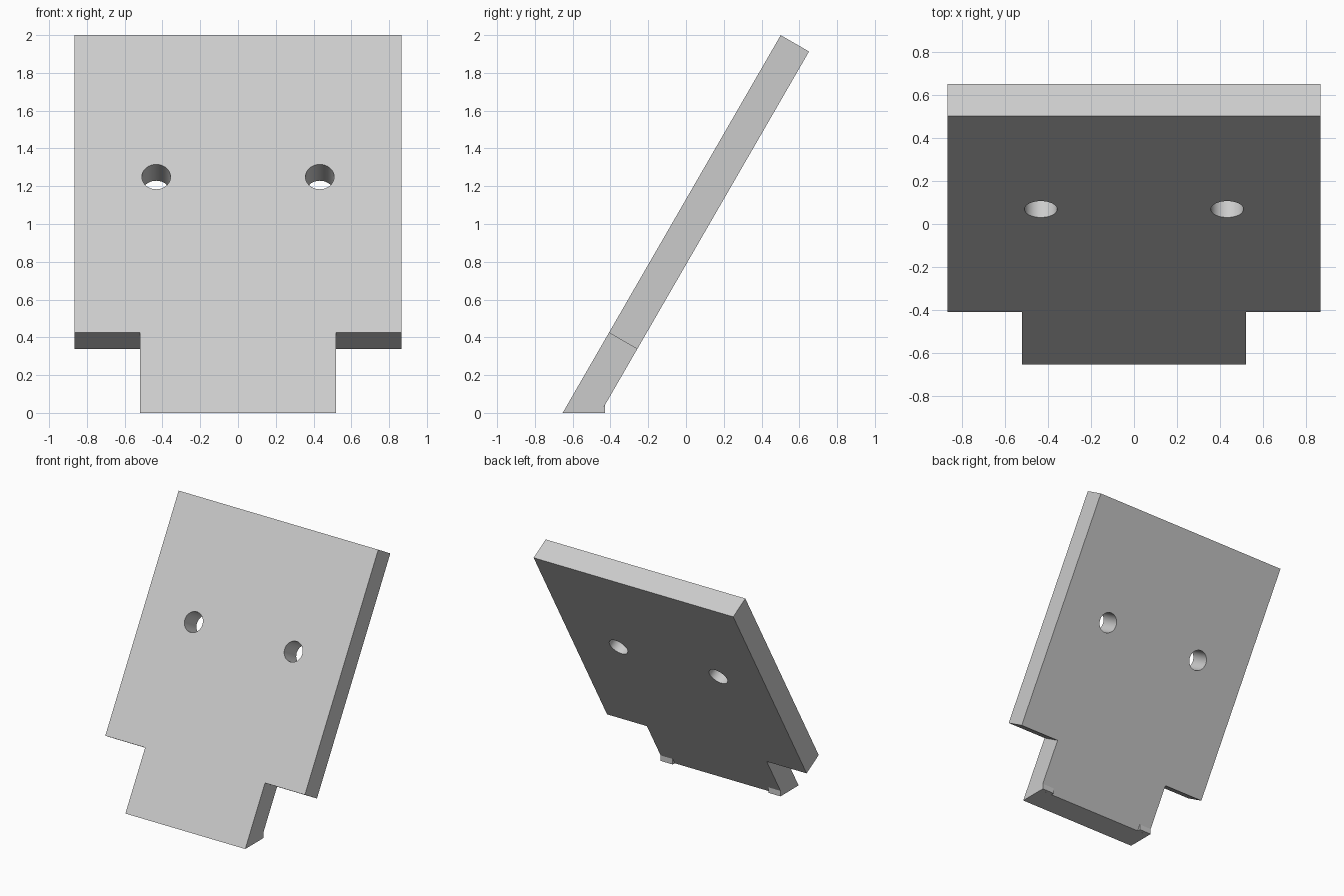
import bpy, bmesh
from math import radians, tan
from mathutils import Matrix, Vector

cube = bpy.data.objects.get("Cube")
if cube:
    bpy.data.objects.remove(cube, do_unlink=True)

grey = bpy.data.materials.new("light grey")
grey.use_nodes = True
colour = (0.6, 0.6, 0.6, 1)
grey.diffuse_color = colour
grey.node_tree.nodes["Principled BSDF"].inputs["Base Color"].default_value = colour

LEAN = radians(30)
HALF_WIDTH, LENGTH, THICK = 0.866, 2.309, 0.173
TAB_HALF, TAB_LENGTH = 0.52, 0.49
FRONT_Y = -0.653

# The panel is drawn upright (x, thickness, height), then leaned back
lean = Matrix.Translation((0, FRONT_Y, 0)) @ Matrix.Rotation(-LEAN, 4, "X")


def prism(name, outline, offset):
    """Extrude a flat outline along the offset into a solid object."""
    bm = bmesh.new()
    face = bm.faces.new([bm.verts.new(p) for p in outline])
    back = bmesh.ops.extrude_face_region(bm, geom=[face])["geom"]
    moved = [v for v in back if isinstance(v, bmesh.types.BMVert)]
    bmesh.ops.translate(bm, verts=moved, vec=offset)
    return finish(name, bm), moved


def finish(name, bm):
    bmesh.ops.recalc_face_normals(bm, faces=bm.faces)
    mesh = bpy.data.meshes.new(name)
    bm.to_mesh(mesh)
    bm.free()
    mesh.materials.append(grey)
    obj = bpy.data.objects.new(name, mesh)
    bpy.context.collection.objects.link(obj)
    return obj


# Leaning panel with a narrower tab at the foot
half = [(TAB_HALF, 0), (TAB_HALF, TAB_LENGTH), (HALF_WIDTH, TAB_LENGTH), (HALF_WIDTH, LENGTH)]
outline = half + [(-x, z) for x, z in reversed(half)]
panel, _ = prism("leaning_panel", [(x, 0, z) for x, z in outline], (0, THICK, 0))

# Bevel the foot so that it rests flat on the ground
for v in panel.data.vertices:
    if v.co.z < 0.01 and v.co.y > 0.01:
        v.co.z = THICK * tan(LEAN)
panel.data.transform(lean)

# Two round holes straight through the panel
for side in (-1, 1):
    bm = bmesh.new()
    place = lean @ Matrix.Translation((side * 0.433, THICK / 2, 1.443)) @ Matrix.Rotation(radians(90), 4, "X")
    bmesh.ops.create_cone(bm, cap_ends=True, segments=48, radius1=0.076, radius2=0.076,
                          depth=THICK * 3, matrix=place)
    cutter = finish("hole_cutter", bm)
    cutter.hide_render = True
    cut = panel.modifiers.new("hole", "BOOLEAN")
    cut.operation = "DIFFERENCE"
    cut.solver = "EXACT"
    cut.object = cutter
    bpy.context.view_layer.objects.active = panel
    bpy.ops.object.modifier_apply(modifier=cut.name)
    bpy.data.objects.remove(cutter, do_unlink=True)

# Small wedge feet behind the two ends of the tab
heel = Vector((0, FRONT_Y + 0.2, 0))
for side, name in ((1, "left_foot_wedge"), (-1, "right_foot_wedge")):
    x = side * TAB_HALF
    depth = 0.025
    points = [(x, heel.y, 0), (x, heel.y + depth, 0), (x, heel.y + depth, depth / tan(LEAN))]
    prism(name, points, (-side * 0.105, 0, 0))

# Smooth hole walls, crisp panel edges
bpy.ops.object.select_all(action="DESELECT")
panel.select_set(True)
bpy.context.view_layer.objects.active = panel
bpy.ops.object.shade_smooth_by_angle(angle=radians(30))
